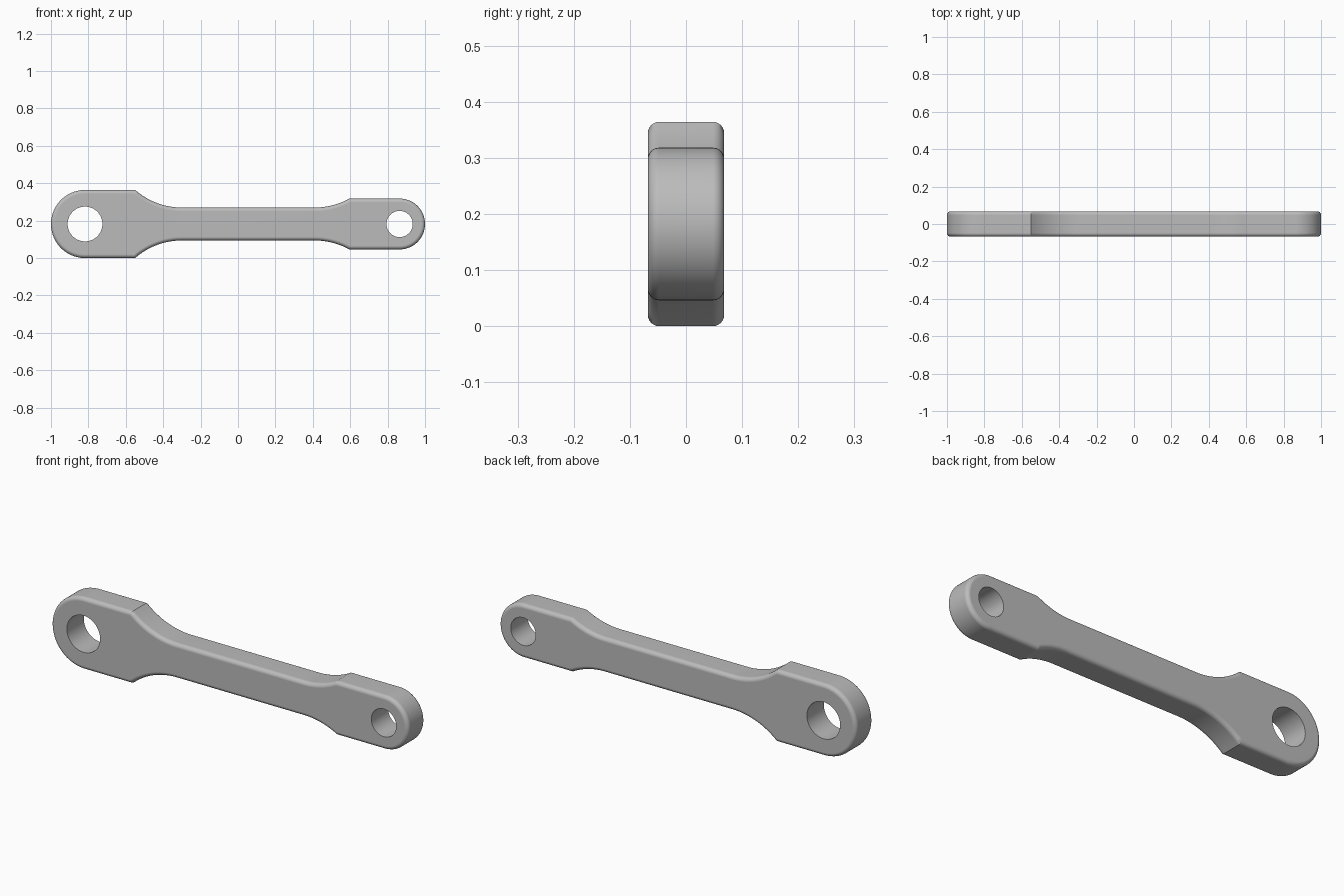
import bpy
import bmesh
from math import asin, cos, sin, pi, sqrt
from mathutils import Matrix

cube = bpy.data.objects.get("Cube")
if cube:
    bpy.data.objects.remove(cube, do_unlink=True)

MID_Z = 0.182        # height of the long axis
HALF_DEPTH = 0.068
SHANK = 0.088        # half height of the shank
FILLET = 0.378       # radius of the necks
RIM = 0.02           # rounding of the outer rim

# Each end: eye centre x, outer radius, hole radius, shoulder x
BIG = (-0.818, 0.182, 0.093, -0.55)
SMALL = (0.864, 0.136, 0.07, 0.595)

steel = bpy.data.materials.new("grey steel")
steel.use_nodes = True
steel.diffuse_color = (0.5, 0.5, 0.5, 1)
steel.node_tree.nodes["Principled BSDF"].inputs["Base Color"].default_value = (0.5, 0.5, 0.5, 1)


def upper_half(end, side):
    """Upper outline of one end, from its tip to the shank."""
    cx, radius, _, shoulder = end
    points = [(cx + side * radius * cos(a), radius * sin(a))
              for a in (i * pi / 48 for i in range(25))]
    rise = radius - SHANK
    run = sqrt(2 * FILLET * rise - rise ** 2)
    sweep = asin(run / FILLET)
    neck = shoulder - side * run
    for i in range(13):
        a = sweep * (1 - i / 12)
        points.append((neck + side * FILLET * sin(a), SHANK + FILLET * (1 - cos(a))))
    return points


def make_object(name, bm):
    mesh = bpy.data.meshes.new(name)
    bm.to_mesh(mesh)
    bm.free()
    mesh.materials.append(steel)
    obj = bpy.data.objects.new(name, mesh)
    bpy.context.collection.objects.link(obj)
    return obj


# Link body: mirrored outline, extruded, with rounded rims
upper = upper_half(BIG, -1) + upper_half(SMALL, 1)[::-1]
outline = upper + [(x, -z) for x, z in upper[-2:0:-1]]
bm = bmesh.new()
face = bm.faces.new([bm.verts.new((x, -HALF_DEPTH, MID_Z + z)) for x, z in outline])
extruded = bmesh.ops.extrude_face_region(bm, geom=[face])
bmesh.ops.translate(bm, vec=(0, 2 * HALF_DEPTH, 0),
                    verts=[v for v in extruded["geom"] if isinstance(v, bmesh.types.BMVert)])
if len([f for f in bm.faces if len(f.verts) > 4]) == 1:
    bmesh.ops.contextual_create(bm, geom=[e for e in bm.edges if e.is_boundary])
bmesh.ops.recalc_face_normals(bm, faces=bm.faces)
rims = [e for e in bm.edges if abs(e.verts[0].co.y - e.verts[1].co.y) < 0.001]
bmesh.ops.bevel(bm, geom=rims, offset=RIM, segments=6, profile=0.5,
                affect="EDGES", clamp_overlap=False)
link = make_object("link_body", bm)

# Pin holes through both ends
for name, (cx, _, hole, _) in (("big_hole_cutter", BIG), ("small_hole_cutter", SMALL)):
    bm = bmesh.new()
    bmesh.ops.create_cone(bm, cap_ends=True, segments=64, radius1=hole, radius2=hole, depth=0.5,
                          matrix=Matrix.Translation((cx, 0, MID_Z)) @ Matrix.Rotation(pi / 2, 4, "X"))
    cutter = make_object(name, bm)
    cutter.hide_render = True
    cut = link.modifiers.new(name, "BOOLEAN")
    cut.operation = "DIFFERENCE"
    cut.solver = "EXACT"
    cut.object = cutter
    bpy.context.view_layer.objects.active = link
    bpy.ops.object.modifier_apply(modifier=cut.name)
    bpy.data.objects.remove(cutter, do_unlink=True)

# Smooth rims and arcs, crisp shoulders and hole edges
bpy.ops.object.select_all(action="DESELECT")
link.select_set(True)
bpy.context.view_layer.objects.active = link
bpy.ops.object.shade_smooth_by_angle(angle=0.42)
weighted = link.modifiers.new("flat_sides", "WEIGHTED_NORMAL")
weighted.keep_sharp = True
